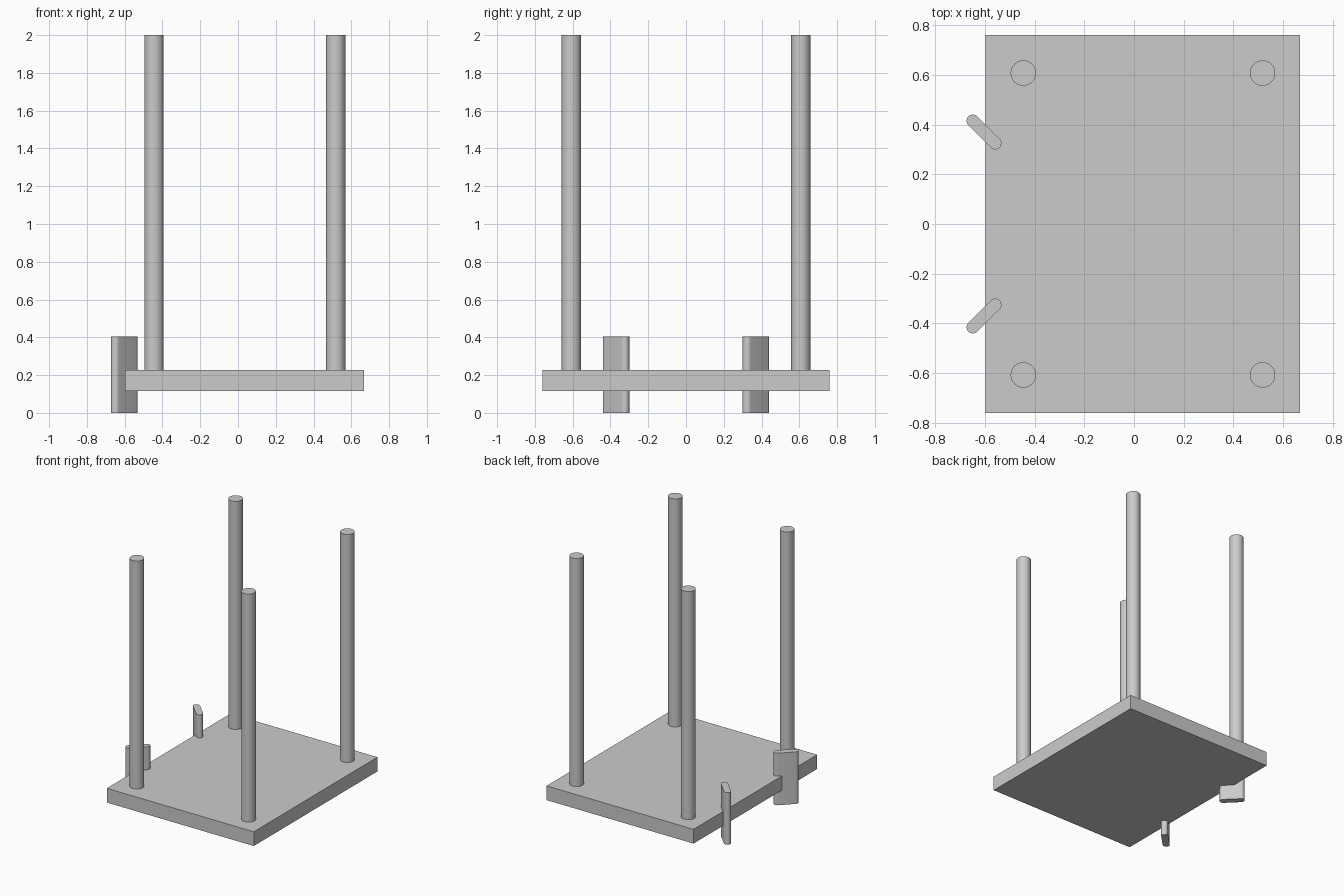
import bpy
import bmesh
import math

cube = bpy.data.objects.get("Cube")
if cube:
    bpy.data.objects.remove(cube, do_unlink=True)

grey = bpy.data.materials.new("plain grey")
grey.use_nodes = True
colour = (0.6, 0.6, 0.6, 1)
grey.diffuse_color = colour
grey.node_tree.nodes["Principled BSDF"].inputs["Base Color"].default_value = colour


def extrude_outline(name, outline, bottom, top, smooth=False):
    """Make a solid from a counter-clockwise outline raised between two heights."""
    bm = bmesh.new()
    base = bm.faces.new([bm.verts.new((x, y, bottom)) for x, y in outline])
    raised = bmesh.ops.extrude_face_region(bm, geom=[base], use_keep_orig=True)
    verts = [v for v in raised["geom"] if isinstance(v, bmesh.types.BMVert)]
    bmesh.ops.translate(bm, verts=verts, vec=(0, 0, top - bottom))
    bmesh.ops.recalc_face_normals(bm, faces=bm.faces)
    mesh = bpy.data.meshes.new(name)
    bm.to_mesh(mesh)
    bm.free()
    mesh.materials.append(grey)
    obj = bpy.data.objects.new(name, mesh)
    bpy.context.collection.objects.link(obj)
    if smooth:
        bpy.ops.object.select_all(action="DESELECT")
        obj.select_set(True)
        bpy.context.view_layer.objects.active = obj
        bpy.ops.object.shade_smooth_by_angle(angle=math.radians(30))
    return obj


def arc(cx, cy, radius, start, sweep, steps):
    """Points along an arc, in degrees."""
    angles = [math.radians(start + sweep * i / steps) for i in range(steps + 1)]
    return [(cx + radius * math.cos(a), cy + radius * math.sin(a)) for a in angles]


# Flat board
extrude_outline("board", [(-0.597, -0.76), (0.668, -0.76), (0.668, 0.76), (-0.597, 0.76)],
                0.115, 0.226)

# Four round posts
for side, x in (("right", -0.445), ("left", 0.517)):
    for end, y in (("front", -0.607), ("back", 0.607)):
        circle = arc(x, y, 0.051, 0, 360, 48)[:-1]
        extrude_outline(f"{end}_{side}_post", circle, 0.226, 2.0, True)

# Two slanted fins with rounded ends, mirrored front to back
outer, inner, fin_radius = (-0.648, 0.415), (-0.558, 0.325), 0.025
fin = arc(*outer, fin_radius, 45, 180, 16) + arc(*inner, fin_radius, 225, 180, 16)
extrude_outline("back_fin", fin, 0, 0.405, True)
extrude_outline("front_fin", [(x, -y) for x, y in reversed(fin)], 0, 0.405, True)
